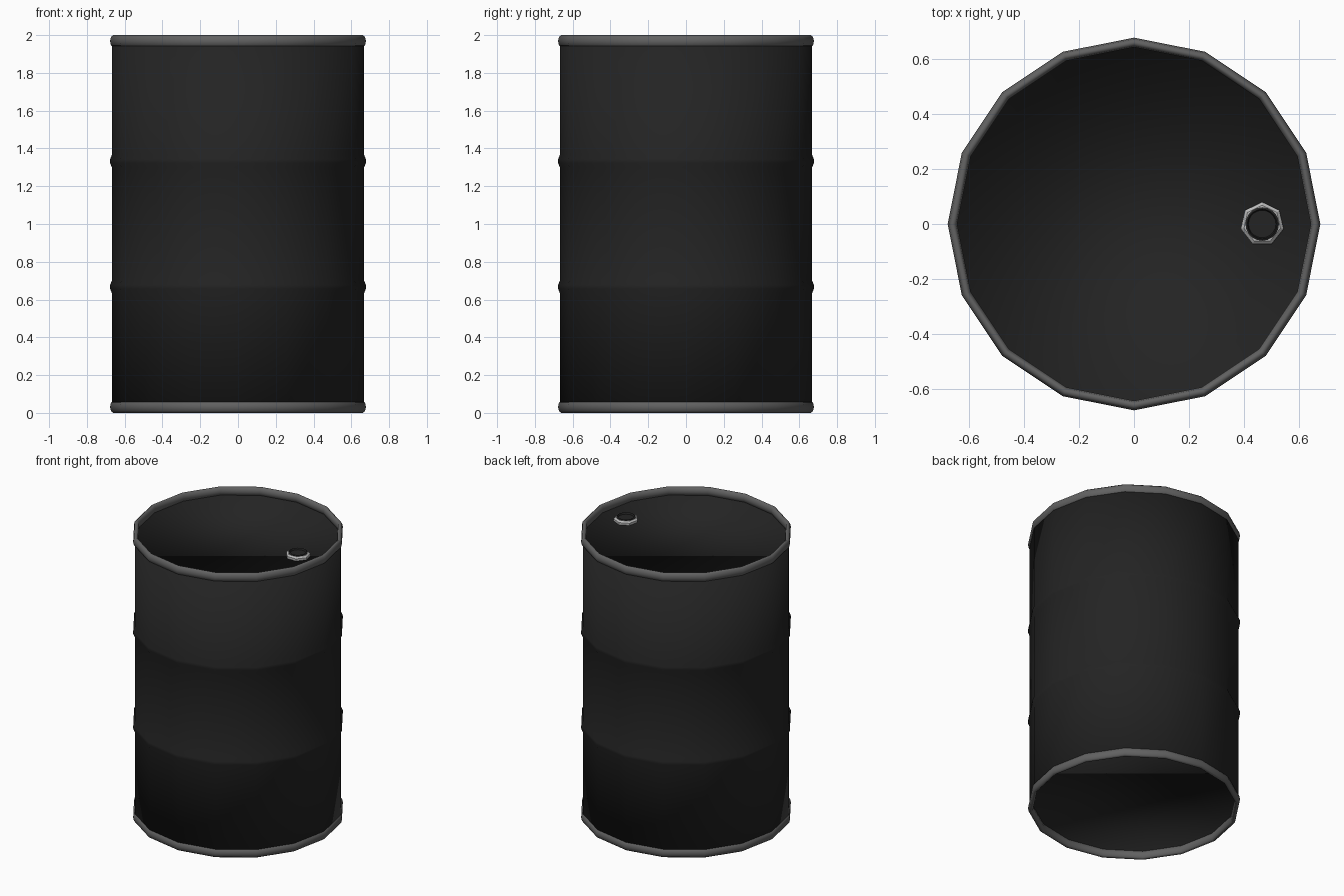
import bpy, bmesh, math
from mathutils import Matrix

SIDES = 16

cube = bpy.data.objects.get("Cube")
if cube:
    bpy.data.objects.remove(cube, do_unlink=True)


def material(name, value, metallic=0.0):
    mat = bpy.data.materials.new(name)
    mat.use_nodes = True
    color = (value, value, value, 1)
    mat.diffuse_color = color
    mat.node_tree.nodes["Principled BSDF"].inputs["Base Color"].default_value = color
    return mat


black = material("black_paint", 0.017)
grey = material("grey_rim", 0.12)
steel = material("bare_steel", 0.5)


def lathe(name, profile, mat, sides=SIDES, closed=False, turn=0.0, smooth=True):
    """Revolve (radius, z) points about z; an open profile gets flat end caps."""
    bm = bmesh.new()
    rings = []
    for r, z in profile:
        angles = [turn + math.tau * i / sides for i in range(sides)]
        rings.append([bm.verts.new((r * math.cos(a), r * math.sin(a), z)) for a in angles])
    pairs = list(zip(rings, rings[1:]))
    if closed:
        pairs.append((rings[-1], rings[0]))
    else:
        bm.faces.new(rings[0])
        bm.faces.new(rings[-1])
    for low, high in pairs:
        for i in range(sides):
            j = (i + 1) % sides
            bm.faces.new((low[i], low[j], high[j], high[i]))
    bmesh.ops.recalc_face_normals(bm, faces=bm.faces)
    for face in bm.faces:
        face.smooth = smooth
    mesh = bpy.data.meshes.new(name)
    bm.to_mesh(mesh)
    bm.free()
    mesh.materials.append(mat)
    obj = bpy.data.objects.new(name, mesh)
    bpy.context.collection.objects.link(obj)
    return obj


# Drum body: recessed ends, straight wall and two raised hoops
wall = 0.667
profile = [(0.65, 0.06), (0.65, 0.02), (wall, 0.02)]
for hoop in (0.667, 1.333):
    profile += [(wall, hoop - 0.035), (0.677, hoop - 0.01),
                (0.677, hoop + 0.01), (wall, hoop + 0.035)]
profile += [(wall, 1.98), (0.65, 1.98), (0.65, 1.94)]
lathe("drum_body", profile, black)

# Rolled rims at both ends
for name, z in (("bottom_rim", 0.032), ("top_rim", 1.968)):
    ring = [(0.66 + 0.0175 * math.cos(a), z + 0.032 * math.sin(a))
            for a in (math.tau * i / 8 for i in range(8))]
    lathe(name, ring, grey, closed=True)

# Filler bung: seven-sided collar with a dark plug
bung = Matrix.Translation((0.466, 0, 0))
collar = lathe("bung_collar", [(0.06, 1.935), (0.08, 1.935), (0.08, 1.955), (0.068, 1.965), (0.06, 1.965)],
               steel, sides=7, closed=True, turn=math.pi / 2, smooth=False)
plug = lathe("bung_plug", [(0.061, 1.935), (0.061, 1.968), (0.054, 1.972), (0.05, 1.96)],
             black, sides=20, smooth=False)
for part in (collar, plug):
    part.data.transform(bung)
